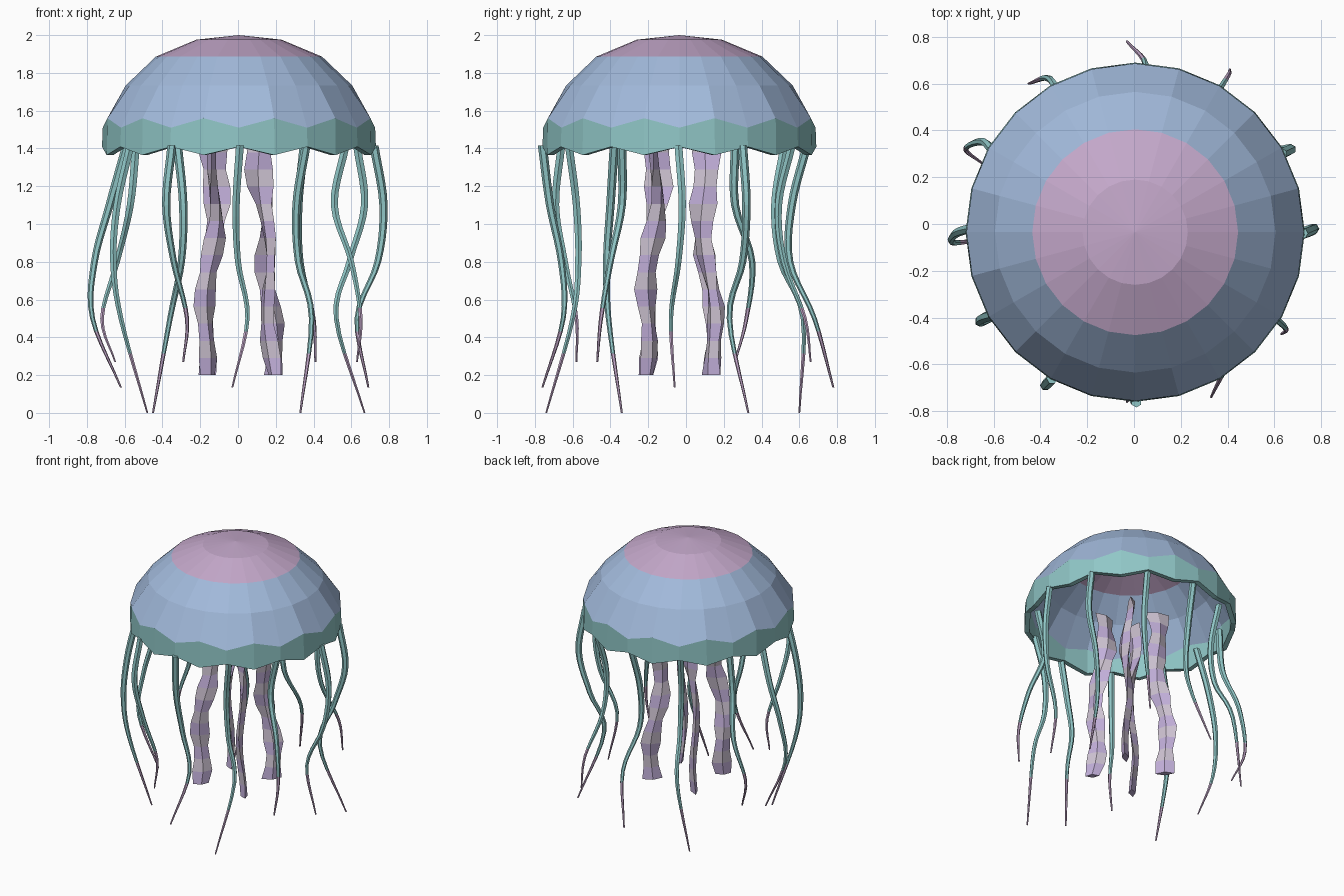
import bpy, bmesh
from math import sin, cos, pi, radians
from mathutils import Vector

cube = bpy.data.objects.get("Cube")
if cube:
    bpy.data.objects.remove(cube)


def material(name, rgb):
    m = bpy.data.materials.new(name)
    m.use_nodes = True
    m.diffuse_color = (*rgb, 1)
    m.node_tree.nodes["Principled BSDF"].inputs["Base Color"].default_value = (*rgb, 1)
    return m


PINK = material("soft pink", (0.55, 0.39, 0.59))
BLUE = material("bell blue", (0.36, 0.49, 0.71))
TEAL = material("rim teal", (0.28, 0.57, 0.57))
LILAC = material("arm lilac", (0.54, 0.43, 0.70))
PALE = material("arm pale", (0.62, 0.55, 0.65))

CENTRE = Vector((0.005, -0.035, 0))


def loft(name, rings, materials, pick, cap_end=True, cap_start=True):
    """Skin a stack of rings; pick(row) gives the material slot of each row."""
    bm = bmesh.new()
    rows = [[bm.verts.new(p) for p in ring] for ring in rings]
    for i, (a, b) in enumerate(zip(rows, rows[1:])):
        n = len(a)
        for j in range(n):
            k = (j + 1) % n
            bm.faces.new((a[j], a[k], b[k], b[j])).material_index = pick(i)
    if cap_start:
        bm.faces.new(rows[0]).material_index = pick(0)
    if cap_end:
        bm.faces.new(rows[-1]).material_index = pick(len(rows) - 2)
    bmesh.ops.remove_doubles(bm, verts=bm.verts, dist=0.0005)
    bmesh.ops.recalc_face_normals(bm, faces=bm.faces)
    mesh = bpy.data.meshes.new(name)
    bm.to_mesh(mesh)
    bm.free()
    for m in materials:
        mesh.materials.append(m)
    ob = bpy.data.objects.new(name, mesh)
    bpy.context.collection.objects.link(ob)
    return ob


# Bell: faceted dome with a scalloped rim (radius, height, scallop depth)
SIDES = 24
profile = [(0.725, 1.387, -0.022), (0.721, 1.535, 0.025), (0.60, 1.733, 0),
           (0.44, 1.886, 0), (0.225, 1.976, 0), (0.0, 2.0, 0)]
rings = []
for r, z, wave in profile:
    ring = []
    for j in range(SIDES):
        a = 2 * pi * j / SIDES
        odd = 1 if j % 2 else -1
        ring.append(CENTRE + Vector((r * cos(a), r * sin(a), z + wave * odd)))
    rings.append(ring)
bell = loft("bell", rings, [TEAL, BLUE, PINK], lambda i: (0, 1, 1, 2, 2)[i],
            cap_end=False, cap_start=False)
# The shell opens downwards, so make certain its faces point outwards
if sum(p.normal.z for p in bell.data.polygons) < 0:
    bell.data.flip_normals()
shell = bell.modifiers.new("shell", "SOLIDIFY")
shell.thickness = 0.035
shell.offset = -1


def spline(points, steps):
    """Catmull-Rom curve through the points."""
    pts = [2 * points[0] - points[1]] + points + [2 * points[-1] - points[-2]]
    out = []
    for i in range(len(points) - 1):
        a, b, c, d = pts[i:i + 4]
        for s in range(steps):
            t = s / steps
            out.append(0.5 * (2 * b + (c - a) * t + (2 * a - 5 * b + 4 * c - d) * t * t
                              + (3 * b - a - 3 * c + d) * t ** 3))
    return out + [points[-1]]


# Tentacles: one every 30 degrees, x and y in hundredths from top to tip
LEVELS = (1.415, 1.1, 0.8, 0.5)
TIPS = (0.135, 0.0, 0.27)
sways = [
    ((72, 77, 74, 63, 69), (-4, -2, -4, -8, -6)),
    ((63, 67, 59, 52, 67), (30, 32, 30, 23, 33)),
    ((35, 32, 33, 40, 41), (56, 49, 52, 63, 66)),
    ((1, -1, 0, 5, -3), (64, 56, 55, 68, 78)),
    ((-32, -29, -30, -36, -45), (52, 47, 50, 62, 60)),
    ((-54, -57, -64, -72, -65), (26, 26, 35, 32, 26)),
    ((-59, -68, -76, -77, -62), (-4, -2, -4, -8, -6)),
    ((-57, -64, -66, -62, -48), (-38, -40, -42, -41, -34)),
    ((-35, -38, -34, -27, -29), (-66, -69, -64, -58, -58)),
    ((1, -1, 0, 5, -3), (-76, -72, -66, -65, -76)),
    ((36, 31, 32, 39, 33), (-62, -58, -57, -60, -74)),
    ((57, 51, 60, 65, 63), (-34, -34, -40, -45, -47)),
]
for k, (xs, ys) in enumerate(sways):
    heights = LEVELS + (TIPS[k % 3],)
    path = spline([Vector((x / 100, y / 100, z)) for x, y, z in zip(xs, ys, heights)], 5)
    top, tip = path[0].z, path[-1].z
    rings, share = [], []
    for p in path:
        t = (top - p.z) / (top - tip)
        r = 0.024 * (1 - 0.78 * t ** 1.6)
        share.append(t)
        rings.append([p + Vector((r * cos(a), r * sin(a), 0))
                      for a in (radians(30 * k) + j * pi / 3 for j in range(6))])
    loft(f"tentacle_{k + 1}", rings, [TEAL, PINK], lambda i: int(share[i] > 0.74))

# Oral arms: four striped, ruffled ribbons hanging under the bell
BANDS = 14
for k in range(4):
    angle = radians(45 + 90 * k)
    out = Vector((cos(angle), sin(angle), 0))
    side = Vector((-sin(angle), cos(angle), 0))
    rings = []
    for i in range(BANDS + 1):
        t = i / BANDS
        sway = 2 * pi * t * 1.6 + k * 0.8
        p = CENTRE + out * (0.165 + 0.095 * t + 0.022 * sin(sway))
        p = p + side * 0.025 * cos(sway) * (1 - 0.5 * t) + Vector((0, 0, 1.47 - 1.27 * t))
        turn = 0.9 * sin(2 * pi * t + 0.4 * k) * (1 - t)
        wide = out * cos(turn) + side * sin(turn)
        flat = side * cos(turn) - out * sin(turn)
        w = 0.058 + 0.012 * sin(i * 1.9 + k) + 0.02 * (1 - t) ** 3
        h = 0.024
        rings.append([p + wide * w, p + flat * h, p - wide * w, p - flat * h])
    loft(f"oral_arm_{k + 1}", rings, [PALE, LILAC], lambda i: i % 2)
